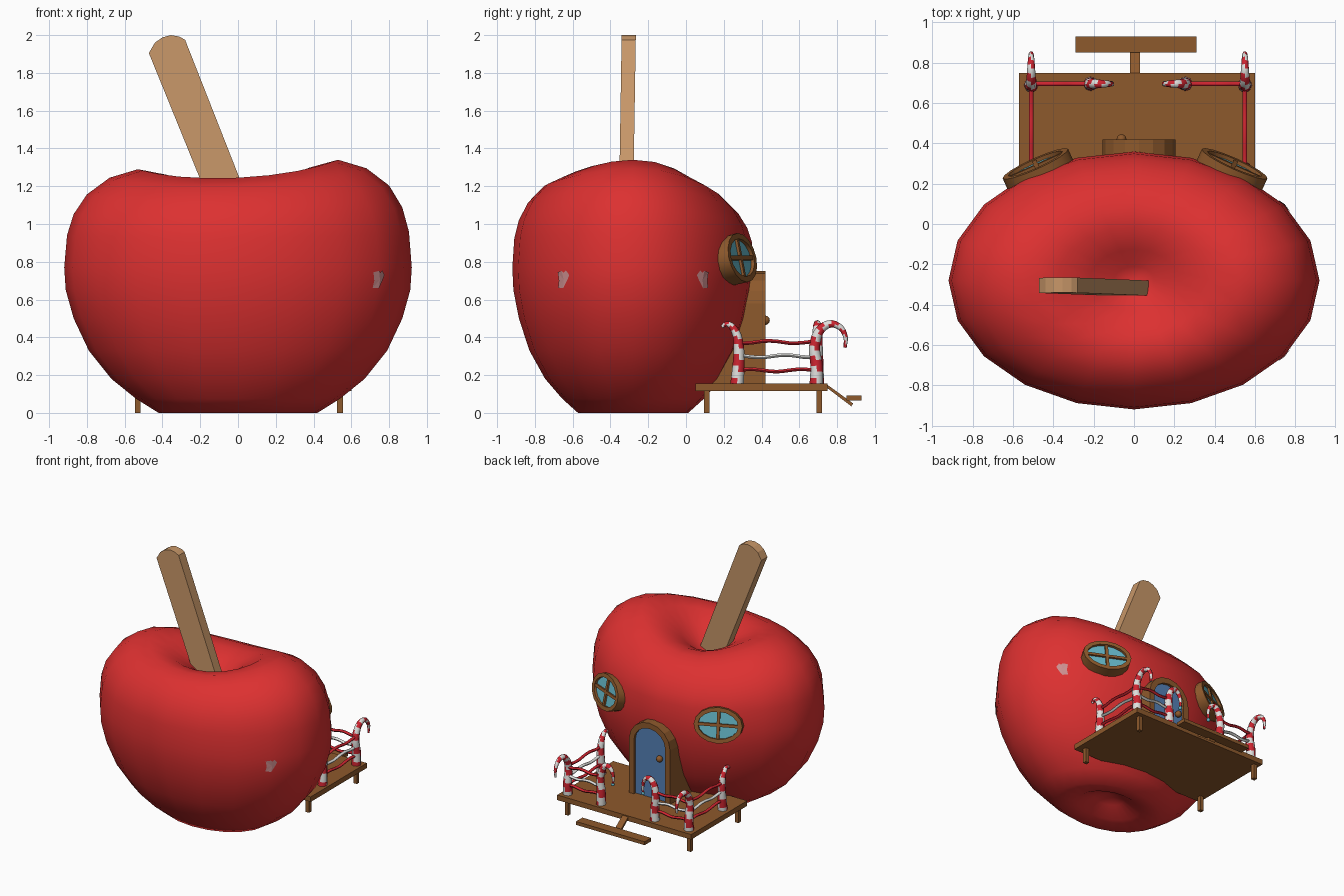
import bpy, bmesh, math
from mathutils import Vector
from mathutils.bvhtree import BVHTree

if "Cube" in bpy.data.objects:
    bpy.data.objects.remove(bpy.data.objects["Cube"])


def mat(name, *c):
    m = bpy.data.materials.new(name)
    m.diffuse_color = (*c, 1)
    m.use_nodes = True
    m.node_tree.nodes["Principled BSDF"].inputs["Base Color"].default_value = m.diffuse_color
    return m


RED = mat("apple red", 0.72, 0.03, 0.03)
STICK = mat("pale wood", 0.58, 0.31, 0.14)
WOOD = mat("brown wood", 0.27, 0.10, 0.025)
BLUE = mat("door blue", 0.09, 0.22, 0.47)
GLASS = mat("window teal", 0.13, 0.47, 0.57)
CANE = mat("candy red", 0.62, 0.018, 0.03)
WHITE = mat("candy white", 0.75, 0.75, 0.73)
SHINE = mat("highlight pink", 0.6, 0.27, 0.27)


def build(name, verts, faces, mats, smooth=None, rule=None):
    me = bpy.data.meshes.new(name)
    me.from_pydata([tuple(v) for v in verts], [], faces)
    for m in mats:
        me.materials.append(m)
    if rule:
        for p in me.polygons:
            p.material_index = rule(p.index)
    bm = bmesh.new()
    bm.from_mesh(me)
    bmesh.ops.remove_doubles(bm, verts=bm.verts, dist=1e-5)
    bmesh.ops.recalc_face_normals(bm, faces=bm.faces)
    bm.to_mesh(me)
    bm.free()
    ob = bpy.data.objects.new(name, me)
    bpy.context.collection.objects.link(ob)
    if smooth:
        bpy.ops.object.select_all(action='DESELECT')
        ob.select_set(True)
        bpy.context.view_layer.objects.active = ob
        bpy.ops.object.shade_smooth_by_angle(angle=math.radians(smooth))
    return ob


def prism(name, outline, vec, m):
    n = len(outline)
    pts = [Vector(p) for p in outline]
    faces = [list(range(n)), list(range(n, 2 * n))]
    faces += [[i, (i + 1) % n, n + (i + 1) % n, n + i] for i in range(n)]
    return build(name, pts + [p + Vector(vec) for p in pts], faces, [m])


def box(name, x0, x1, y0, y1, z0, z1, m):
    return prism(name, [(x0, y0, z0), (x1, y0, z0), (x1, y1, z0), (x0, y1, z0)], (0, 0, z1 - z0), m)


def grid_faces(rows, cols, wrap_r, wrap_c):
    return [[i * cols + j, i * cols + (j + 1) % cols,
             (i + 1) % rows * cols + (j + 1) % cols, (i + 1) % rows * cols + j]
            for i in range(rows if wrap_r else rows - 1)
            for j in range(cols if wrap_c else cols - 1)]


def ball(name, loc, r, m):
    rows = [[(loc[0] + r * math.sin(a) * math.cos(t), loc[1] + r * math.sin(a) * math.sin(t),
              loc[2] + r * math.cos(a)) for t in [k * math.tau / 10 for k in range(10)]]
            for a in [k * math.pi / 6 for k in range(7)]]
    return build(name, sum(rows, []), grid_faces(7, 10, False, True), [m], 60)


def spline(pts, n):
    pts = [Vector(p) for p in pts]
    ext = [2 * pts[0] - pts[1]] + pts + [2 * pts[-1] - pts[-2]]
    out = []
    for k in range(n + 1):
        s = k / n * (len(pts) - 1)
        i = min(int(s), len(pts) - 2)
        t = s - i
        a, b, c, d = ext[i:i + 4]
        out.append(0.5 * (2 * b + (c - a) * t + (2 * a - 5 * b + 4 * c - d) * t * t
                          + (3 * b - a - 3 * c + d) * t ** 3))
    return out


def tube(name, pts, radius, side, n, sides, mats, striped=False):
    path = spline(pts, n)
    b = Vector(side)
    verts = []
    for i, p in enumerate(path):
        t = (path[min(i + 1, n)] - path[max(i - 1, 0)]).normalized()
        u = t.cross(b)
        for j in range(sides):
            a = j * math.tau / sides
            verts.append(p + radius(i / n) * (math.cos(a) * b + math.sin(a) * u))
    faces = grid_faces(n + 1, sides, False, True)
    faces += [list(range(sides)), list(range(n * sides, (n + 1) * sides))]
    rule = (lambda f: math.floor(f // sides * 0.5 + 2 * (f % sides) / sides) % 2) if striped else None
    return build(name, verts, faces, mats, 60, rule)


# apple body: oval lathe whose rim is higher left and right than front and back
PROFILE = [(0, .12), (.12, .08), (.25, .02), (.42, 0), (.54, .075), (.67, .18), (.79, .33), (.87, .5),
           (.912, .65), (.92, .77), (.905, .95), (.87, 1.07), (.80, 1.18), (.68, 1.27), (.53, 1.315),
           (.38, 1.28), (.22, 1.19), (.1, 1.09), (0, 1.05)]
verts = []
for r, z in PROFILE:
    g = min(max((z - 0.75) / 0.5, 0), 1)
    g = g * g * (3 - 2 * g) * min(1, r / 0.5)
    for k in range(20):
        c, s = math.cos(k * math.tau / 20), math.sin(k * math.tau / 20)
        verts.append((r * c, -0.28 + r * s * 0.695, z + g * (0.025 * c - (0.10 + 0.03 * s) * s * s)))
apple = build("apple_body", verts, grid_faces(len(PROFILE), 20, False, True), [RED], 80)

# shine patches laid on the right side of the apple
tree = BVHTree.FromPolygons([v.co for v in apple.data.vertices],
                            [list(p.vertices) for p in apple.data.polygons])
SHAPE = [(0, .705), (-.03, .745), (-.01, .752), (0, .742), (.012, .755), (.03, .73), (.018, .70),
         (-.003, .66), (-.028, .663), (-.024, .70)]
for label, yc, sgn in (("front", -.645, 1), ("back", .085, -1)):
    pts = []
    for dy, z in SHAPE:
        hit, nor = tree.ray_cast(Vector((2, yc + sgn * dy, z)), Vector((-1, 0, 0)))[:2]
        pts.append(hit + 0.005 * (nor if nor.x > 0 else -nor))
    build("shine_" + label, pts, [[0, i, i % 9 + 1] for i in range(1, 10)], [SHINE])

# rounded flat stick
stick = prism("stick", [(x, -.355, z) for x, z in (
    (-.12, 1.04), (.08, 1.06), (-.28, 1.975), (-.31, 1.992), (-.355, 2.0), (-.40, 1.988),
    (-.44, 1.96), (-.472, 1.905))], (0, .075, 0), STICK)
for v in stick.data.vertices:
    v.co.y += (v.co.z - 1.1) * 0.016

# deck, legs and hanging step
box("deck", -.57, .60, .05, .75, .115, .155, WOOD)
for i, (x, y) in enumerate([(x, y) for x in (-.53, .54) for y in (.11, .705)]):
    box("deck_leg_%d" % i, x - .015, x + .015, y - .015, y + .015, 0, .12, WOOD)
prism("step_arm", [(-.02, .74, .155), (-.02, .75, .13), (-.02, .875, .035), (-.02, .885, .05)],
      (.05, 0, 0), WOOD)
box("step_board", -.29, .31, .85, .93, .065, .092, WOOD)


# arched door
def arch(hw, base, shoulder, top, y):
    pts = [(.025 - hw, y, base)]
    for k in range(9):
        a = math.pi * (1 - k / 8)
        pts.append((.025 + hw * math.cos(a), y, shoulder + (top - shoulder) * math.sin(a)))
    return pts + [(.025 + hw, y, base)]


out, inn = (.18, .15, .58, .75), (.137, .15, .58, .705)
loops = [arch(*out, .10), arch(*out, .42), arch(*inn, .42), arch(*inn, .10)]
build("door_frame", sum(loops, []), grid_faces(4, 11, True, False), [WOOD])
prism("door_panel", arch(.139, .15, .58, .707, .30), (0, .10, 0), BLUE)
ball("door_knob", (-.062, .42, .49), .025, WOOD)

# oval windows with crossbars
for label, s in (("left", -1), ("right", 1)):
    c = Vector((.005 + s * .48, .268, .815))
    t = math.radians(12)
    n = Vector((s * .41 * math.cos(t), .912 * math.cos(t), math.sin(t))).normalized()
    u = Vector((.912, -s * .41, 0)).normalized()
    v = n.cross(u)
    v = v if v.z > 0 else -v

    def oval(a, b, h):
        return [c + u * a * math.cos(k * math.tau / 16) + v * b * math.sin(k * math.tau / 16) + n * h
                for k in range(16)]

    def bar(name, a, b):
        prism(name, [c + u * i * a + v * j * b for i, j in ((-1, -1), (1, -1), (1, 1), (-1, 1))],
              n * .03, WOOD)

    loops = [oval(.178, .133, -.06), oval(.178, .133, .035), oval(.147, .102, .035), oval(.147, .102, -.06)]
    build("window_frame_" + label, sum(loops, []), grid_faces(4, 16, True, True), [WOOD], 40)
    prism("window_glass_" + label, oval(.15, .105, -.02), n * .036, GLASS)
    bar("window_bar_across_" + label, .148, .011)
    bar("window_bar_upright_" + label, .011, .104)

# candy cane posts and rails, mirrored about x = 0.02
HOOK = [(0, .15), (.002, .25), (-.01, .33), (0, .40), (.03, .45), (.08, .472), (.13, .45), (.155, .40), (.152, .345)]
CURL = [(0, .15), (-.008, .25), (-.01, .34), (0, .41), (.025, .455), (.055, .472), (.08, .455)]


def cane_radius(f):
    return .036 - .011 * min(f / .45, 1) - .017 * max(0, (f - .45) / .55)


for label, s in (("left", -1), ("right", 1)):
    xc, xi = .02 + s * .53, .02 + s * .235
    cm = [WHITE, CANE]
    tube("corner_cane_" + label, [(xc, .69 + d, z) for d, z in HOOK], cane_radius, (1, 0, 0), 24, 8, cm, True)
    tube("inner_cane_" + label, [(xi - s * .68 * d, .695, z) for d, z in HOOK], cane_radius, (0, 1, 0), 24, 8, cm, True)
    tube("house_cane_" + label, [(xc, .27 - d, z) for d, z in CURL], cane_radius, (1, 0, 0), 18, 8, cm, True)
    ball("cane_tip_" + label, (xi - s * .103, .695, .338), .014, GLASS)
    for k, (z, m) in enumerate(((.225, CANE), (.30, WHITE), (.375, CANE))):
        wave = [(i / 6, z + .007 * math.sin(i * 1.6 + k * 2)) for i in range(7)]
        tube("side_rail_%s_%d" % (label, k), [(xc, .275 + .41 * f, h) for f, h in wave],
             lambda f: .011, (1, 0, 0), 12, 6, [m])
        tube("end_rail_%s_%d" % (label, k), [(xc + (xi - xc) * f, .695, h) for f, h in wave],
             lambda f: .011, (0, 1, 0), 12, 6, [m])
